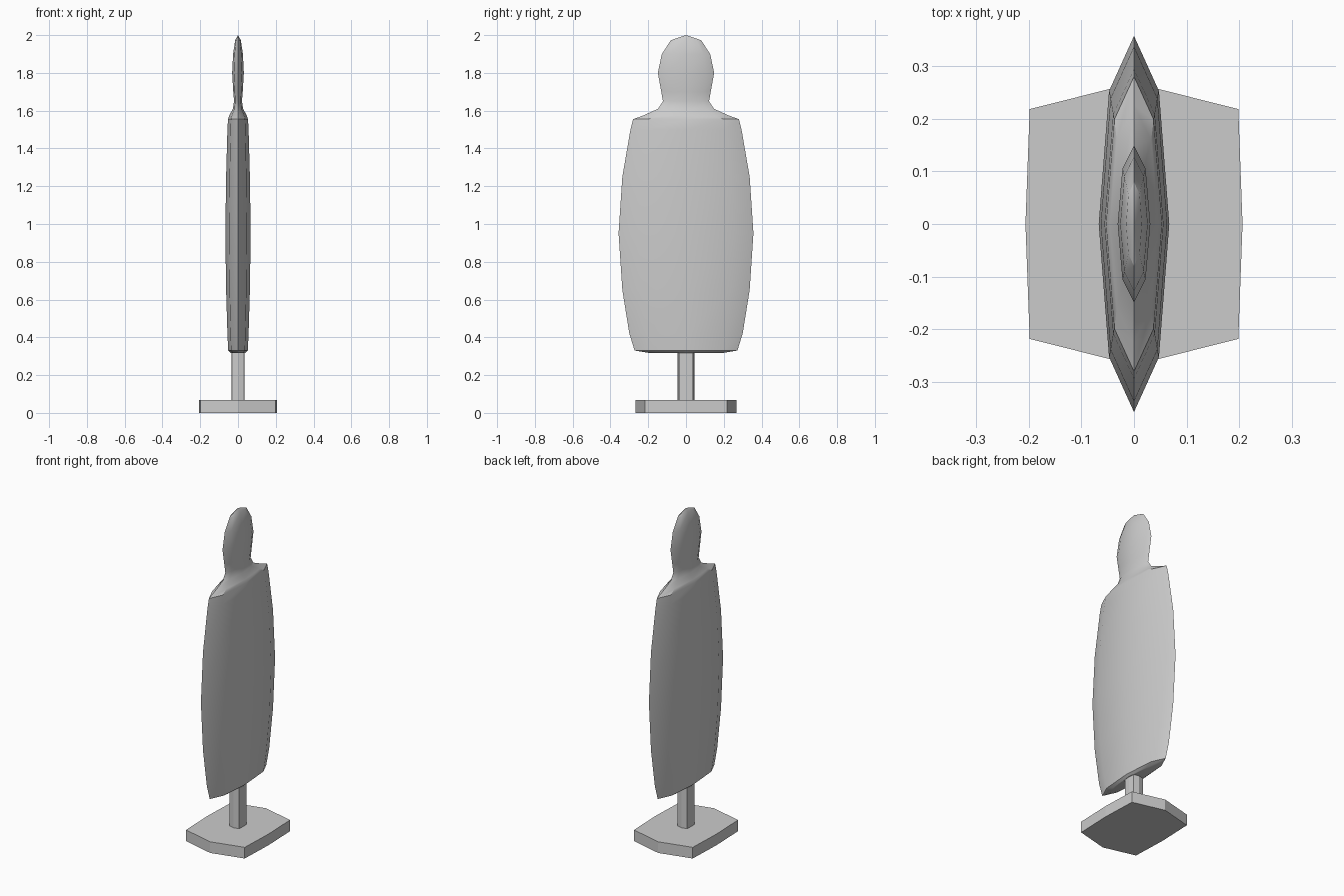
import bpy, bmesh, math

if "Cube" in bpy.data.objects:
    bpy.data.objects.remove(bpy.data.objects["Cube"])


def loft(name, rings, smooth):
    """Skin a closed stack of rings, each a list of (x, y, z)."""
    bm = bmesh.new()
    loops = [[bm.verts.new(p) for p in ring] for ring in rings]
    n = len(loops[0])
    for a, b in zip(loops, loops[1:]):
        for i in range(n):
            j = (i + 1) % n
            bm.faces.new((a[i], a[j], b[j], b[i]))
    bm.faces.new(loops[0][::-1])
    tip = bm.verts.new((0, 0, TOP)) if smooth else None
    if tip:
        for i in range(n):
            bm.faces.new((loops[-1][i], loops[-1][(i + 1) % n], tip))
    else:
        bm.faces.new(loops[-1])
    bmesh.ops.recalc_face_normals(bm, faces=bm.faces)
    mesh = bpy.data.meshes.new(name)
    bm.to_mesh(mesh)
    bm.free()
    obj = bpy.data.objects.new(name, mesh)
    bpy.context.collection.objects.link(obj)
    if smooth:
        bpy.ops.object.select_all(action='DESELECT')
        obj.select_set(True)
        bpy.context.view_layer.objects.active = obj
        bpy.ops.object.shade_smooth_by_angle(angle=math.radians(30))
    return obj


def oval(rx, ry, z):
    """Eight-sided oval ring."""
    return [(rx * math.cos(k * math.pi / 4), ry * math.sin(k * math.pi / 4), z)
            for k in range(8)]


def bowed_box(x, y, bow_x, bow_y, z):
    """Rectangle whose sides bulge out to a middle point."""
    return [(bow_x, 0, z), (x, y, z), (0, bow_y, z), (-x, y, z),
            (-bow_x, 0, z), (-x, -y, z), (0, -bow_y, z), (x, -y, z)]


TOP = 2.0

# Flat padded torso, neck and head: z, half thickness, half width
profile = [
    (0.318, 0.038, 0.20), (0.33, 0.052, 0.272), (0.42, 0.056, 0.300),
    (0.65, 0.063, 0.337), (0.95, 0.067, 0.357), (1.25, 0.063, 0.337),
    (1.50, 0.056, 0.294), (1.555, 0.053, 0.280), (1.575, 0.046, 0.225),
    (1.61, 0.027, 0.148), (1.65, 0.021, 0.122), (1.70, 0.025, 0.131),
    (1.80, 0.031, 0.149), (1.90, 0.026, 0.128), (1.973, 0.015, 0.080)]
loft("dummy_body", [oval(rx, ry, z) for z, rx, ry in profile], True)

# Support post
loft("post", [bowed_box(0.033, 0.036, 0.035, 0.044, z) for z in (0.06, 0.325)], False)

# Base plate
loft("base", [bowed_box(0.198, 0.218, 0.206, 0.268, z) for z in (0.0, 0.068)], False)
